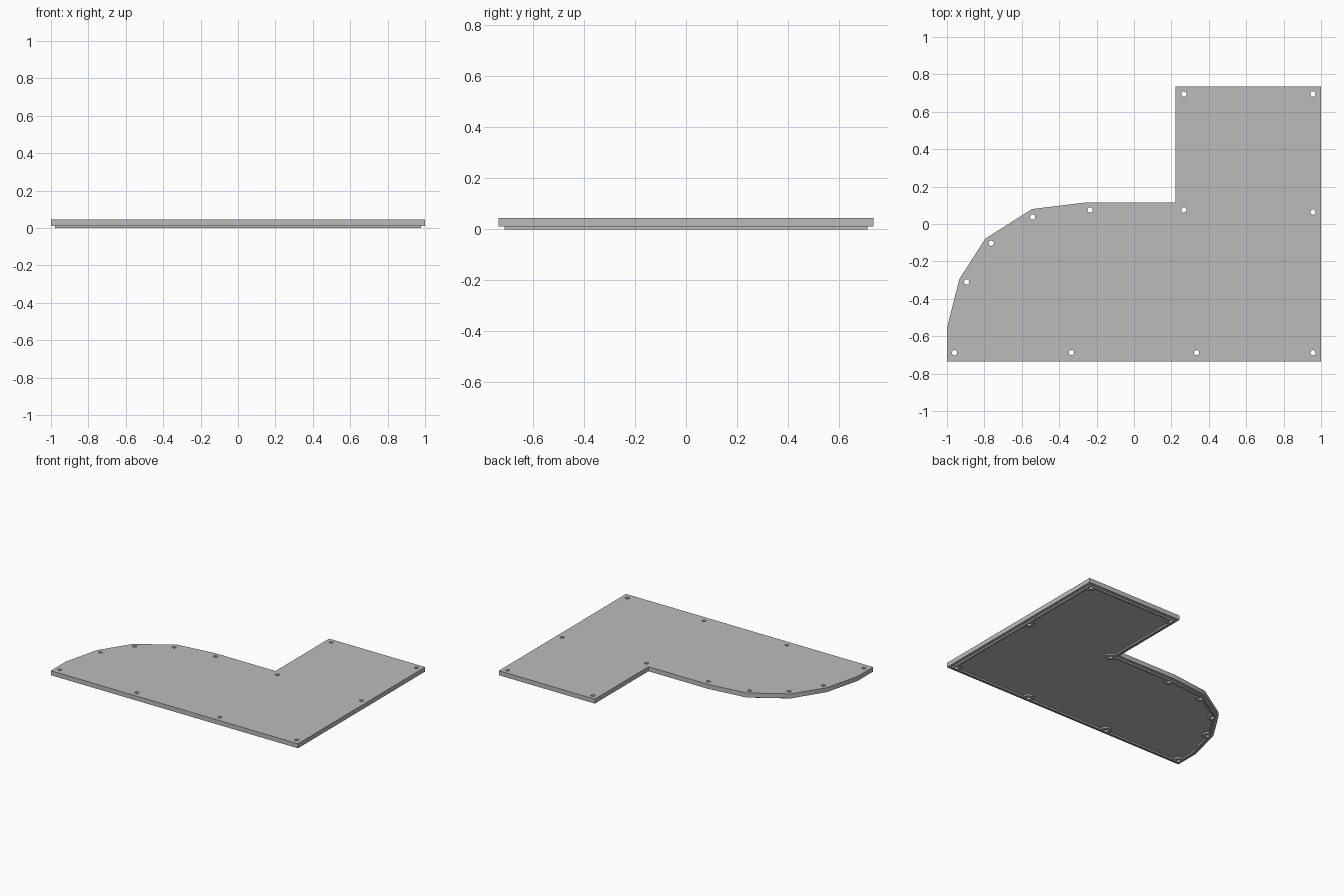
import bpy, bmesh
from mathutils import Vector

cube = bpy.data.objects.get("Cube")
if cube:
    bpy.data.objects.remove(cube, do_unlink=True)

# One flat colour for the whole part
grey = bpy.data.materials.new("light grey")
grey.use_nodes = True
grey.diffuse_color = (0.5, 0.5, 0.5, 1)
grey.node_tree.nodes["Principled BSDF"].inputs["Base Color"].default_value = (0.5, 0.5, 0.5, 1)

# Plan outline, counter-clockwise
OUTLINE = [Vector(p) for p in (
    (-1, -.735), (1, -.735), (1, .735), (.223, .735), (.223, .115),
    (-.26, .115), (-.545, .08), (-.795, -.078), (-.934, -.295), (-1, -.556))]
# Screw hole centres
HOLES = [(-.96, -.688), (-.335, -.688), (.335, -.688), (.957, -.688),
         (.957, .063), (.957, .695), (.267, .695), (.267, .075),
         (-.235, .075), (-.542, .037), (-.763, -.103), (-.895, -.31)]
PLATE_Z, TOP_Z = .011, .044


def inset(points, d):
    """Offset a closed outline inwards with mitred corners."""
    result = []
    for i, p in enumerate(points):
        a = (p - points[i - 1]).normalized()
        b = (points[(i + 1) % len(points)] - p).normalized()
        na, nb = Vector((-a.y, a.x)), Vector((-b.y, b.x))
        result.append(p + (na + nb) * d / (1 + na.dot(nb)))
    return result


def finish(name, bm):
    bmesh.ops.recalc_face_normals(bm, faces=bm.faces)
    mesh = bpy.data.meshes.new(name)
    bm.to_mesh(mesh)
    bm.free()
    mesh.materials.append(grey)
    ob = bpy.data.objects.new(name, mesh)
    bpy.context.collection.objects.link(ob)
    return ob


def prism(name, points, z0, z1):
    bm = bmesh.new()
    face = bm.faces.new([bm.verts.new((p.x, p.y, z0)) for p in points])
    ext = bmesh.ops.extrude_face_region(bm, geom=[face])["geom"]
    for v in ext:
        if isinstance(v, bmesh.types.BMVert):
            v.co.z = z1
    return finish(name, bm)


def pegs(name, radius, z0, z1):
    """A cylinder at every screw hole."""
    bm = bmesh.new()
    for x, y in HOLES:
        made = bmesh.ops.create_cone(bm, cap_ends=True, segments=24, radius1=radius,
                                     radius2=radius, depth=z1 - z0)["verts"]
        bmesh.ops.translate(bm, verts=made, vec=(x, y, (z0 + z1) / 2))
    return finish(name, bm)


def subtract(ob, cutter):
    mod = ob.modifiers.new("cut", 'BOOLEAN')
    mod.operation, mod.solver, mod.object = 'DIFFERENCE', 'EXACT', cutter
    bpy.context.view_layer.objects.active = ob
    bpy.ops.object.modifier_apply(modifier=mod.name)


# Main plate and the locating lip underneath
plate = prism("cover_plate", OUTLINE, PLATE_Z, TOP_Z)
lip = prism("locating_lip", inset(OUTLINE, .022), 0, PLATE_Z)

# Cutters: the pocket inside the lip keeps a boss round every hole
pocket = prism("pocket_cutter", inset(OUTLINE, .036), -.1, .1)
bosses = pegs("boss_cutter", .036, -.2, .2)
holes = pegs("hole_cutter", .014, -.3, .3)
subtract(pocket, bosses)
subtract(lip, pocket)
for part in (plate, lip):
    subtract(part, holes)

for cutter in (pocket, bosses, holes):
    bpy.data.objects.remove(cutter, do_unlink=True)

# Round hole walls, crisp plate edges
bpy.ops.object.select_all(action='DESELECT')
for part in (plate, lip):
    part.select_set(True)
bpy.context.view_layer.objects.active = plate
bpy.ops.object.shade_smooth_by_angle()
